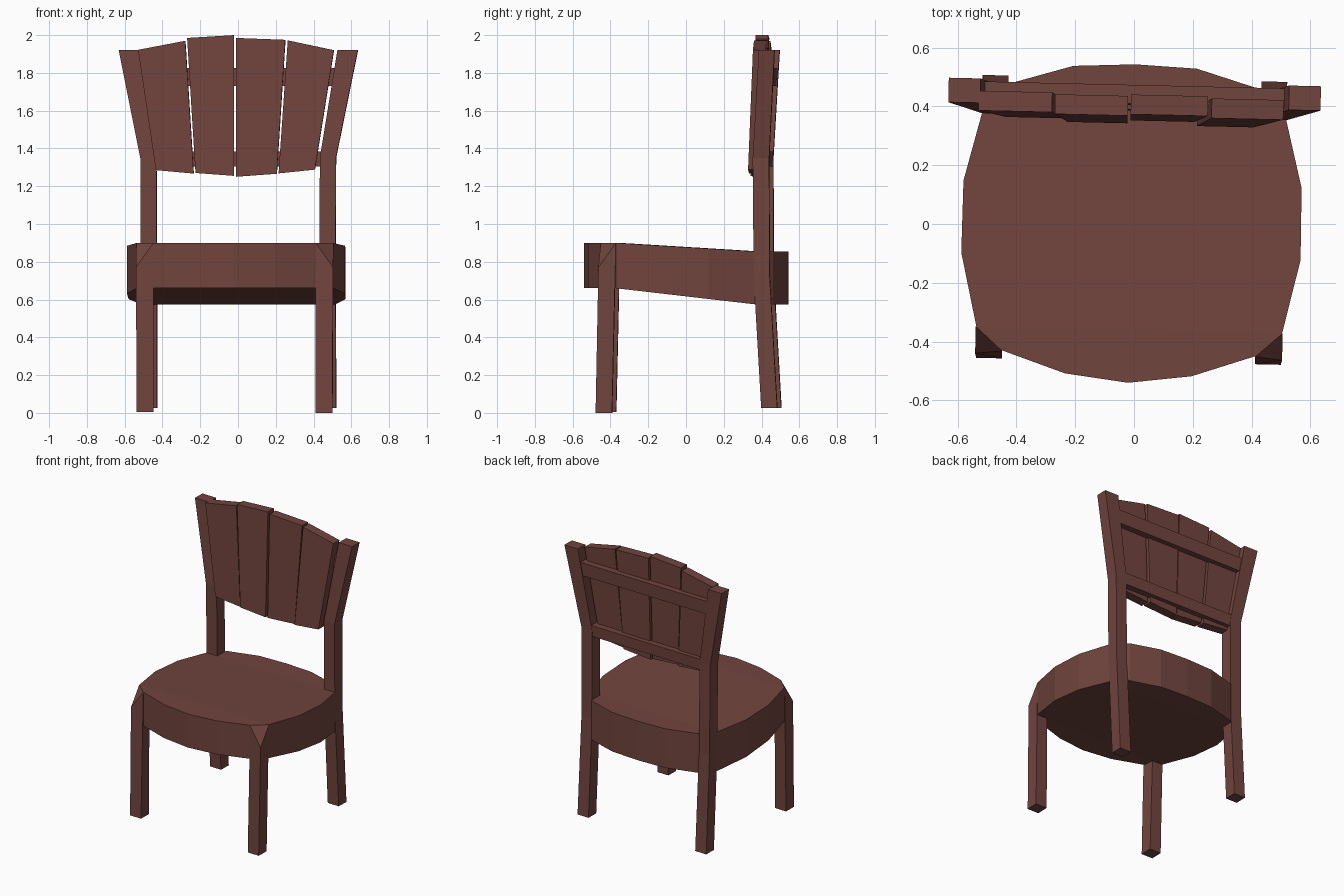
import bpy
from mathutils import Matrix

if "Cube" in bpy.data.objects:
    bpy.data.objects.remove(bpy.data.objects["Cube"])

wood = bpy.data.materials.new("dark red brown wood")
wood.diffuse_color = (0.165, 0.058, 0.048, 1)
wood.use_nodes = True
wood.node_tree.nodes["Principled BSDF"].inputs["Base Color"].default_value = wood.diffuse_color

# The whole chair is turned very slightly about z
PLACE = Matrix.Translation((-0.008, 0, 0)) @ Matrix.Rotation(-0.023, 4, 'Z')


def add(name, verts, faces):
    me = bpy.data.meshes.new(name)
    me.from_pydata([PLACE @ Matrix.Translation(v).to_translation() for v in verts], [], faces)
    me.materials.append(wood)
    ob = bpy.data.objects.new(name, me)
    bpy.context.collection.objects.link(ob)
    # consistent outward normals
    import bmesh
    bm = bmesh.new()
    bm.from_mesh(me)
    bmesh.ops.recalc_face_normals(bm, faces=bm.faces)
    bm.to_mesh(me)
    bm.free()
    return ob


def loft(name, rings, top=None):
    """Join four-point rings; top = custom faces for the last ring."""
    verts = [p for r in rings for p in r]
    n = len(rings)
    faces = [(0, 1, 2, 3)]
    for k in range(n - 1):
        for i in range(4):
            j = (i + 1) % 4
            faces.append((4*k + i, 4*k + j, 4*k + 4 + j, 4*k + 4 + i))
    b = 4 * (n - 1)
    faces += [tuple(b + i for i in f) for f in (top or [(0, 1, 2, 3)])]
    return add(name, verts, faces)


def ring(s, x0, x1, y0, y1, z):
    return [(s*x0, y0, z), (s*x1, y0, z), (s*x1, y1, z), (s*x0, y1, z)]


# Seat: rounded outline, flat front and back, sloping middle
half = [(0, -.54), (.215, -.513), (.43, -.44), (.52, -.36), (.577, -.11),
        (.575, .135), (.515, .375), (.42, .47), (.21, .533), (0, .543)]
outline = half + [(-x, y) for x, y in half[-2:0:-1]]
n = len(outline)


def height(y, front, back):
    t = min(1, max(0, (y + .36) / .735))
    return front + (back - front) * t


verts = [(x, y, height(y, .66, .575)) for x, y in outline]
verts += [(x, y, height(y, .90, .855)) for x, y in outline]
front = [15, 16, 17, 0, 1, 2, 3]
middle = [3, 4, 5, 6, 12, 13, 14, 15]
back = [6, 7, 8, 9, 10, 11, 12]
faces = [(i, (i+1) % n, (i+1) % n + n, i + n) for i in range(n)]
for part in (front, middle, back):
    faces += [part, [i + n for i in part]]
add("seat", verts, faces)

for s, side in ((-1, "left"), (1, "right")):
    # Front leg with its outer top corner cut to meet the seat
    loft("front_leg_" + side, [
        ring(s, .43, .518, -.467, -.38, 0 if s > 0 else .004),
        [(s*.43, -.442, .899), (s*.522, -.452, .77),
         (s*.522, -.36, .899), (s*.44, -.36, .88)]],
        top=[(0, 1, 2), (0, 2, 3)])
    # Back leg that bends outward into the backrest post
    loft("back_post_" + side, [
        ring(s, .43, .518, .41, .495, .025),
        ring(s, .43, .516, .37, .455, .72),
        ring(s, .433, .518, .365, .452, 1.35),
        ring(s, .525, .633, .40, .483, 1.92)])

# Rails behind the slats
for name, w0, w1, y, z0, z1 in (("lower_rail", .46, .47, .385, 1.305, 1.385),
                                ("upper_rail", .53, .55, .405, 1.73, 1.825)):
    loft(name, [ring(1, -w0, w0, y, y + .062, z0), ring(1, -w1, w1, y + .005, y + .068, z1)])

# Fanned slats: top left/right (x, z), bottom left/right (x, z), depth shift
slats = [((-.53, 1.922), (-.28, 1.97), (-.435, 1.285), (-.235, 1.267), .008),
         ((-.27, 1.985), (-.022, 2.0), (-.225, 1.27), (-.022, 1.255), -.004),
         ((-.012, 1.985), (.25, 1.975), (-.012, 1.25), (.205, 1.266), .006),
         ((.263, 1.972), (.507, 1.92), (.215, 1.268), (.407, 1.288), -.008)]
for k, (tl, tr, bl, br, d) in enumerate(slats):
    def section(a, b, y0, y1):
        return [(a[0], y0, a[1]), (b[0], y0, b[1]), (b[0], y1, b[1]), (a[0], y1, a[1])]
    loft("back_slat_%d" % (k + 1), [section(bl, br, .346 + d, .41 + d),
                                    section(tl, tr, .370 + d/2, .437 + d/2)])
